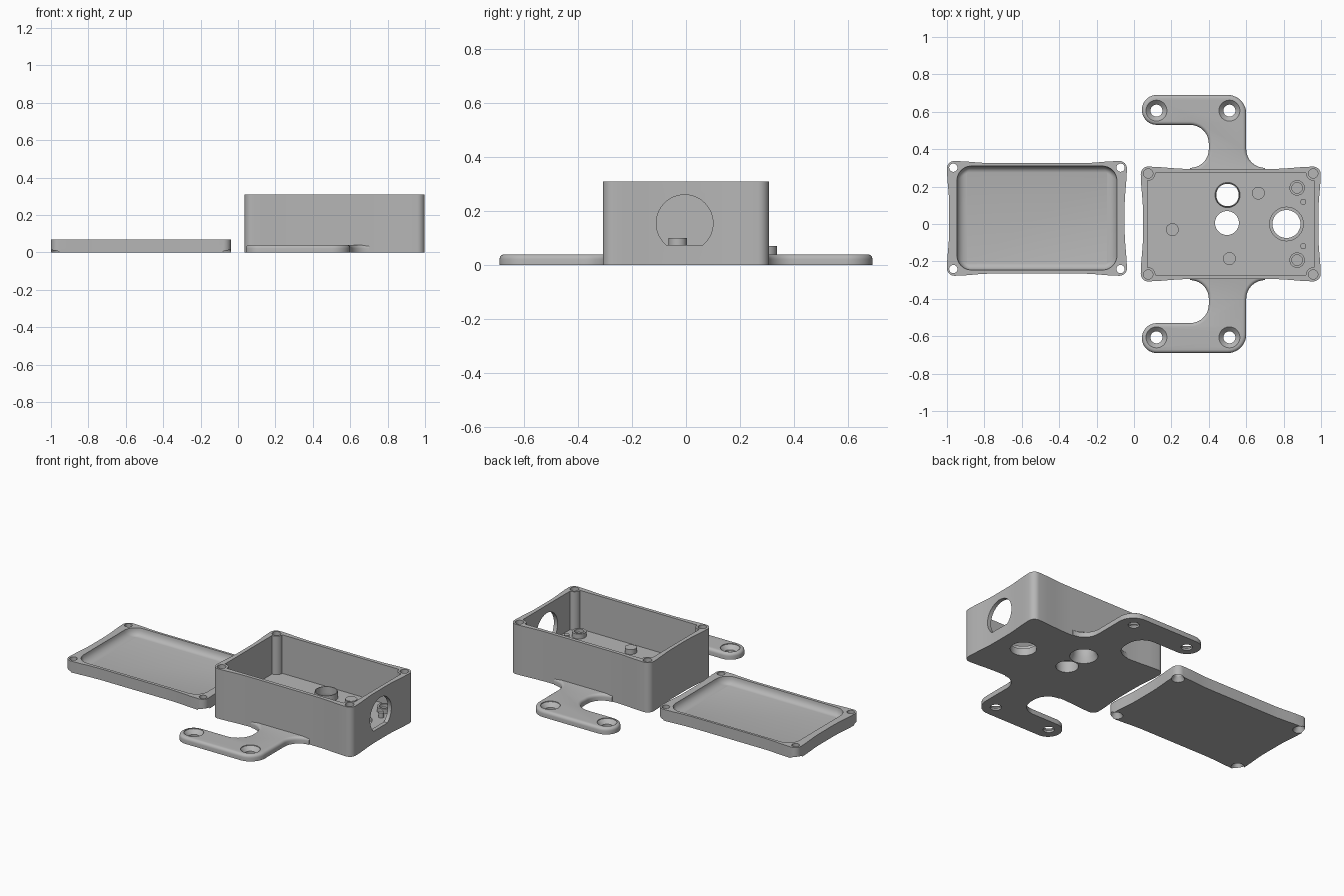
import bpy, bmesh, math
from mathutils import Vector

if "Cube" in bpy.data.objects:
    bpy.data.objects.remove(bpy.data.objects["Cube"])

grey = bpy.data.materials.new("plastic_grey")
grey.diffuse_color = (0.47, 0.47, 0.47, 1)
grey.use_nodes = True
grey.node_tree.nodes["Principled BSDF"].inputs["Base Color"].default_value = grey.diffuse_color


def arc(cx, cy, r, a0, a1, n=10):
    """Points on an arc, angles in degrees."""
    return [(cx + r * math.cos(math.radians(a0 + (a1 - a0) * i / n)),
             cy + r * math.sin(math.radians(a0 + (a1 - a0) * i / n))) for i in range(n + 1)]


def circle(x, y, r, n=40):
    return arc(x, y, r, 0, 360, n)[:-1]


def rounded(cx, cy, hx, hy, r):
    pts = []
    for k, (sx, sy) in enumerate([(1, 1), (-1, 1), (-1, -1), (1, -1)]):
        pts += arc(cx + sx * (hx - r), cy + sy * (hy - r), r, 90 * k, 90 * k + 90, 8)
    return pts


def flared(cx, cy, hx=0.481, hy=0.307, r=0.04, dip=0.012, run=0.2):
    """Rounded rectangle whose sides dip in gently between the corners."""
    pts = []
    for k, (sx, sy) in enumerate([(1, 1), (-1, 1), (-1, -1), (1, -1)]):
        mx, my = cx + sx * (hx - r), cy + sy * (hy - r)
        corner = arc(mx, my, r, 90 * k, 90 * k + 90, 8)
        pts += corner
        length = 2 * ((hx if k % 2 == 0 else hy) - r)
        along = Vector((math.cos(math.pi + k * math.pi / 2), math.sin(math.pi + k * math.pi / 2)))
        inward = Vector((-along.y, along.x))
        for i in range(1, 14):
            t = length * i / 14
            s = min(1, min(t, length - t) / run)
            p = Vector(corner[-1]) + along * t + inward * dip * s * s * (3 - 2 * s)
            pts.append((p.x, p.y))
    return pts


def loft(name, rings, sideways=False):
    """Solid through (outline, height) rings; sideways lays it along x."""
    bm = bmesh.new()
    rows = [[bm.verts.new((z, x, y) if sideways else (x, y, z)) for x, y in pts] for pts, z in rings]
    n = len(rows[0])
    for a, b in zip(rows, rows[1:]):
        for i in range(n):
            j = (i + 1) % n
            bm.faces.new((a[i], a[j], b[j], b[i]))
    bm.faces.new(rows[0][::-1])
    bm.faces.new(rows[-1])
    bmesh.ops.recalc_face_normals(bm, faces=bm.faces)
    me = bpy.data.meshes.new(name)
    bm.to_mesh(me)
    bm.free()
    ob = bpy.data.objects.new(name, me)
    bpy.context.collection.objects.link(ob)
    me.materials.append(grey)
    return ob


def rod(name, x, y, *steps):
    """Round solid from (radius, height) steps."""
    return loft(name, [(circle(x, y, r), z) for r, z in steps])


def cut(target, *cutters):
    for c in cutters:
        m = target.modifiers.new("cut", 'BOOLEAN')
        m.operation, m.solver, m.object = 'DIFFERENCE', 'EXACT', c
        bpy.context.view_layer.objects.active = target
        bpy.ops.object.modifier_apply(modifier=m.name)
        bpy.data.objects.remove(c)


CORNERS = [(sx, sy) for sx in (-1, 1) for sy in (-1, 1)]
BX, BY, LX, LY = 0.517, 0.0, -0.519, 0.03
FLOOR = 0.07

# lid: shallow tray with concave sloping sides and countersunk corner holes
lid = loft("lid", [(flared(LX, LY), 0), (flared(LX, LY), 0.07)])
tray = [(rounded(LX, LY + 0.002, 0.375, 0.243, 0.003), 0.025)]
for i in range(1, 6):
    t = math.radians(90 * i / 5)
    s, h = math.sin(t), 1 - math.cos(t)
    tray.append((rounded(LX, LY + 0.002, 0.375 + 0.053 * s, 0.243 + 0.035 * s, 0.003 + 0.075 * s),
                 0.025 + 0.045 * h))
tray.append((tray[-1][0], 0.1))
cut(lid, loft("tray_cutter", tray))
for sx, sy in CORNERS:
    cut(lid, rod("lid_hole_cutter", LX + sx * 0.447, LY + sy * 0.271,
                 (0.037, -0.01), (0.037, 0.005), (0.022, 0.03), (0.022, 0.1)))

# box: hollow shell with a screw pillar left standing in each corner
box = loft("box", [(flared(BX, BY), 0), (flared(BX, BY), 0.31)])
inner = rounded(BX, BY, 0.445, 0.273, 0.01)
cavity = loft("cavity_cutter", [(inner, FLOOR), (inner, 0.4)])
for sx, sy in CORNERS:
    cut(cavity, rod("pillar_cutter", BX + sx * 0.441, BY + sy * 0.27, (0.038, 0), (0.038, 0.5)))
cut(box, cavity)
for sx, sy in CORNERS:
    cut(box, rod("screw_cutter", BX + sx * 0.441, BY + sy * 0.27, (0.025, 0.12), (0.025, 0.4)))

# openings through the floor and the flat-bottomed round side opening
cut(box,
    rod("flared_hole_cutter", 0.5, 0.155, (0.082, -0.01), (0.08, 0), (0.066, 0.03), (0.06, 0.06), (0.06, 0.2)),
    rod("plain_hole_cutter", 0.497, 0.005, (0.064, -0.1), (0.064, 0.2)),
    rod("large_hole_cutter", 0.815, 0, (0.075, -0.1), (0.075, 0.045), (0.09, 0.045), (0.09, 0.2)))
side = arc(-0.005, 0.155, 0.105, -49.6, 229.6, 44)
cut(box, loft("side_opening_cutter", [(side, 0.9), (side, 1.1)], sideways=True))

# raised collar on the flared hole
collar = rod("hole_collar", 0.5, 0.155, (0.068, FLOOR - 0.01), (0.065, 0.108))
cut(collar, rod("collar_cutter", 0.5, 0.155, (0.06, 0), (0.06, 0.2)))

# solid pegs, hollow standoffs and small pins on the floor
for x, y in [(0.665, 0.165), (0.205, -0.03), (0.51, -0.185)]:
    rod("support_peg", x, y, (0.034, FLOOR - 0.01), (0.034, 0.1))
for s in (-1, 1):
    post = rod("standoff", 0.872, s * 0.193, (0.041, FLOOR - 0.01), (0.041, 0.1))
    cut(post, rod("standoff_cutter", 0.872, s * 0.193, (0.028, 0.08), (0.028, 0.2)))
    rod("locating_pin", 0.905, s * 0.118, (0.016, FLOOR - 0.01), (0.016, 0.1))

# hooked mounting ears, front and back, with rounded top edges
hook = ([(0.30, 0.285)] + arc(0.30, 0.40, 0.10, -90, 0) + arc(0.30, 0.43, 0.10, 0, 90)
        + arc(0.122, 0.61, 0.08, -90, -270, 20) + arc(0.50, 0.59, 0.10, 90, 0)
        + arc(0.70, 0.40, 0.10, 180, 270) + [(0.70, 0.285)])
for name, s in (("back_ear", 1), ("front_ear", -1)):
    outline = [(x, y * s) for x, y in hook]
    ear = loft(name, [(outline, 0), (outline, 0.04)])
    bm = bmesh.new()
    bm.from_mesh(ear.data)
    rim = [e for e in bm.edges if all(v.co.z > 0.03 for v in e.verts)
           and max(abs(v.co.y) for v in e.verts) > 0.301]
    bmesh.ops.bevel(bm, geom=rim, offset=0.018, segments=4, profile=0.5, affect='EDGES')
    bmesh.ops.recalc_face_normals(bm, faces=bm.faces)
    bm.to_mesh(ear.data)
    bm.free()
    for x in (0.12, 0.51):
        cut(ear, rod("ear_hole_cutter", x, s * 0.606,
                     (0.032, -0.05), (0.032, 0.012), (0.056, 0.036), (0.056, 0.1)))

# smooth curves, crisp edges
bpy.ops.object.select_all(action='SELECT')
bpy.context.view_layer.objects.active = box
bpy.ops.object.shade_smooth_by_angle(angle=math.radians(30))
